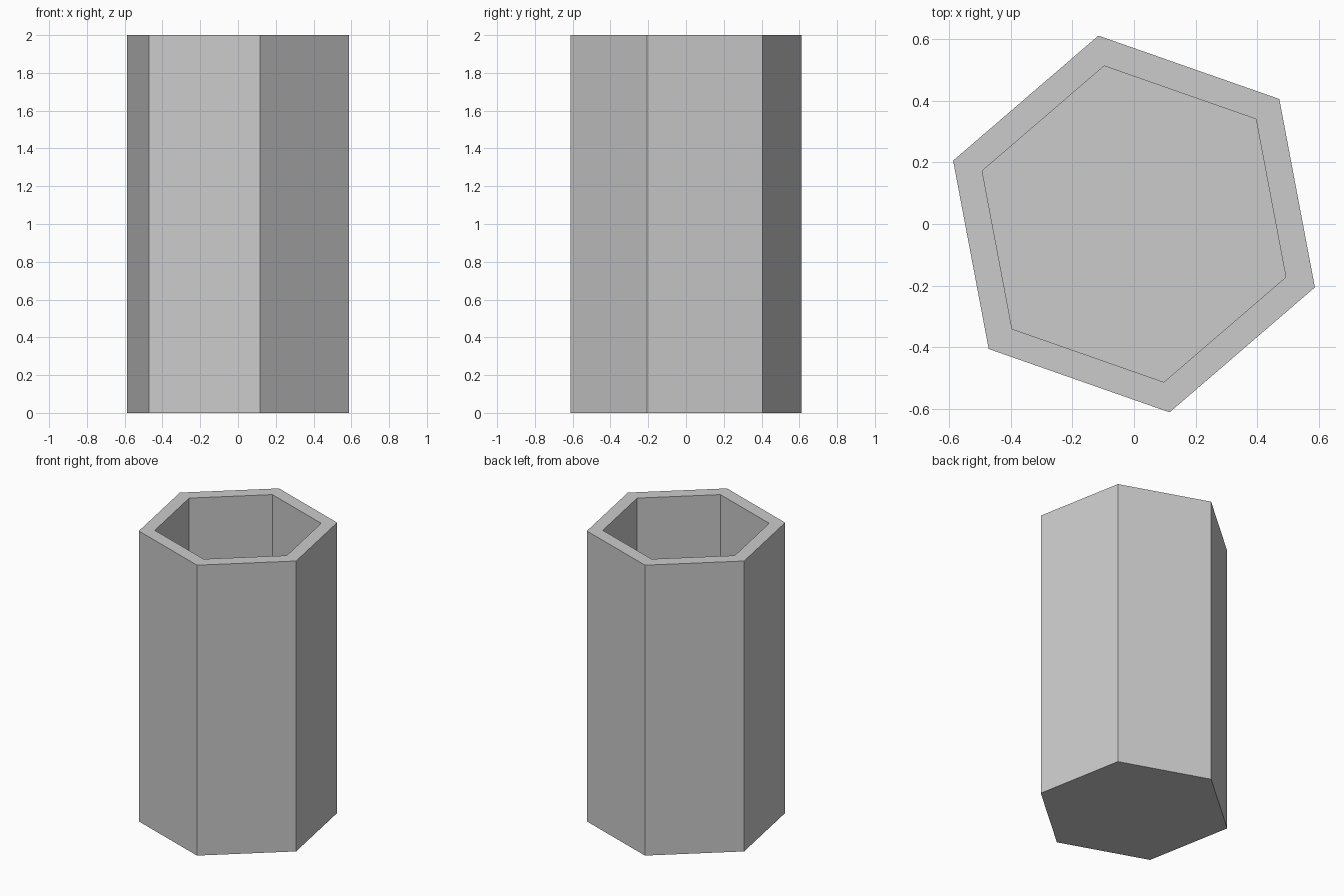
import bpy, bmesh, math

if "Cube" in bpy.data.objects:
    bpy.data.objects.remove(bpy.data.objects["Cube"])

SIDES, TURN = 6, math.radians(40.7)
# Profile of the cup wall as (radius, height): outside, rim, inside
PROFILE = [(0.622, 0.0), (0.622, 2.0), (0.522, 2.0), (0.522, 0.1)]

bm = bmesh.new()


def ring(radius, z):
    angles = [TURN + i * math.tau / SIDES for i in range(SIDES)]
    return [bm.verts.new((radius * math.cos(a), radius * math.sin(a), z)) for a in angles]


# Outer wall, rim and inner wall
rings = [ring(r, z) for r, z in PROFILE]
for low, high in zip(rings, rings[1:]):
    for i in range(SIDES):
        j = (i + 1) % SIDES
        bm.faces.new((low[i], low[j], high[j], high[i]))

# Underside and inner floor
bm.faces.new(rings[0][::-1])
bm.faces.new(rings[-1])
bmesh.ops.recalc_face_normals(bm, faces=bm.faces)

mesh = bpy.data.meshes.new("hexagonal_cup")
bm.to_mesh(mesh)
bm.free()
cup = bpy.data.objects.new("hexagonal_cup", mesh)
bpy.context.collection.objects.link(cup)
